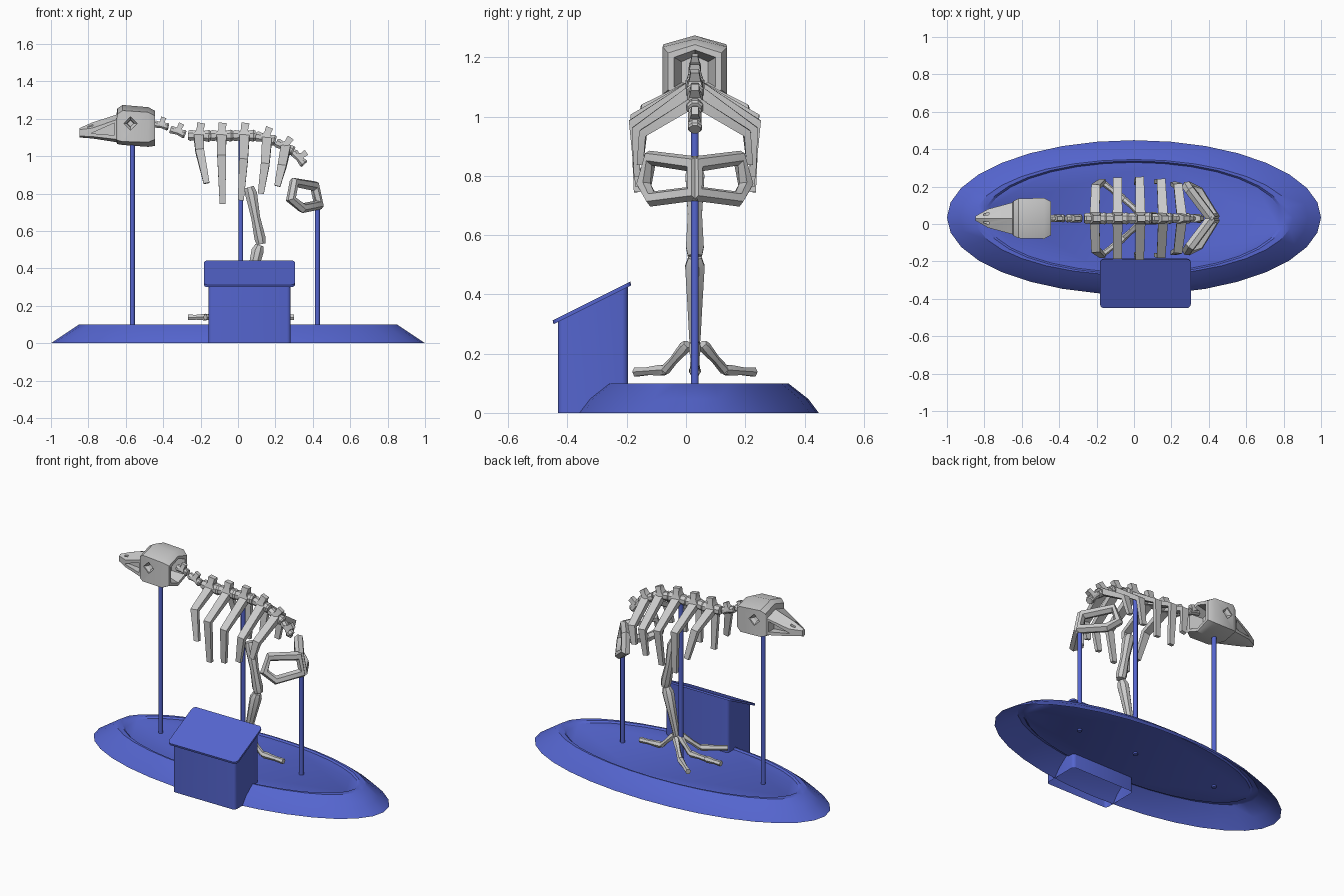
import bpy, bmesh
from math import sin, cos, pi, tau, radians
from mathutils import Vector, Matrix

if "Cube" in bpy.data.objects:
    bpy.data.objects.remove(bpy.data.objects["Cube"])

CY = 0.03  # centre line of the skeleton
blue = bpy.data.materials.new("blue_plastic")
blue.diffuse_color = (0.09, 0.13, 0.62, 1)
blue.use_nodes = True
blue.node_tree.nodes["Principled BSDF"].inputs["Base Color"].default_value = blue.diffuse_color


def finish(name, bm, mat=None, angle=35):
    bmesh.ops.recalc_face_normals(bm, faces=bm.faces)
    me = bpy.data.meshes.new(name)
    bm.to_mesh(me)
    bm.free()
    ob = bpy.data.objects.new(name, me)
    bpy.context.collection.objects.link(ob)
    if mat:
        me.materials.append(mat)
    bpy.ops.object.select_all(action='DESELECT')
    ob.select_set(True)
    bpy.context.view_layer.objects.active = ob
    bpy.ops.object.shade_smooth_by_angle(angle=radians(angle))
    return ob


def loft(bm, rings, caps=(True, True), closed=False):
    vs = [[bm.verts.new(p) for p in r] for r in rings]
    n = len(rings[0])
    pairs = list(zip(vs, vs[1:])) + ([(vs[-1], vs[0])] if closed else [])
    for a, b in pairs:
        for i in range(n):
            j = (i + 1) % n
            bm.faces.new((a[i], a[j], b[j], b[i]))
    if not closed:
        if caps[0]:
            bm.faces.new(vs[0][::-1])
        if caps[1]:
            bm.faces.new(vs[-1])


def beam(bm, pts, sizes, sides=4, ref=(1, 0, 0), closed=False):
    """Sweep a polygon along points; sizes are (half along ref, half across)."""
    pts = [Vector(p) for p in pts]
    rings, n, k = [], len(pts), 1 / cos(pi / sides)
    for i, p in enumerate(pts):
        a = pts[(i - 1) % n] if closed else pts[max(i - 1, 0)]
        b = pts[(i + 1) % n] if closed else pts[min(i + 1, n - 1)]
        t = (b - a).normalized()
        u = Vector(ref)
        u = (u - t * u.dot(t)).normalized()
        v = t.cross(u)
        su, sv = sizes[i]
        rings.append([p + k * (u * su * cos(q) + v * sv * sin(q))
                      for q in (tau * (j + .5) / sides for j in range(sides))])
    loft(bm, rings, closed=closed)


# --- oval base, open below, with a sunken floor
bm = bmesh.new()
loft(bm, [[(rx * cos(tau * i / 32), .035 + ry * sin(tau * i / 32), z) for i in range(32)]
          for rx, ry, z in ((1, .413, 0), (.93, .378, .047), (.85, .31, .1),
                            (.805, .302, .1), (.79, .294, .09))], (False, True))
finish("oval_base", bm, blue)

# --- support poles
for name, x, top in (("head_pole", -.565, 1.08), ("spine_pole", .015, 1.1), ("hip_pole", .425, .75)):
    bm = bmesh.new()
    beam(bm, [(x, CY, .08), (x, CY, top)], [(.013, .013)] * 2, 8)
    finish(name, bm, blue, 50)


# --- sign stand and its sloped panel
def rounded(x0, x1, y0, y1, r, zf):
    out = []
    for cx, cy, q in ((x1 - r, y1 - r, 0), (x0 + r, y1 - r, 1), (x0 + r, y0 + r, 2), (x1 - r, y0 + r, 3)):
        for k in range(4):
            a = pi / 2 * (q + k / 3)
            x, y = cx + r * cos(a), cy + r * sin(a)
            out.append((x, y, zf(y)))
    return out


slope = lambda y: .298 + (y + .45) * .5
bm = bmesh.new()
loft(bm, [rounded(-.158, .282, -.432, -.195, .02, lambda y: 0),
          rounded(-.158, .282, -.432, -.195, .02, slope)], (False, True))
finish("sign_stand", bm, blue)
bm = bmesh.new()
loft(bm, [rounded(-.182, .304, -.447, -.185, .022, slope),
          rounded(-.182, .304, -.45, -.188, .022, lambda y: slope(y) + .014)])
finish("sign_panel", bm, blue)


# --- skull: six-sided sections from beak tip to hollow back
def section(x, w, peak, shoulder, corner, low):
    return [(x, CY, peak), (x, CY + w, shoulder), (x, CY + w, corner),
            (x, CY, low), (x, CY - w, corner), (x, CY - w, shoulder)]


bm = bmesh.new()
loft(bm, [section(*s) for s in (
    (-.848, .012, 1.15, 1.142, 1.108, 1.1),
    (-.78, .05, 1.18, 1.15, 1.105, 1.095),
    (-.65, .085, 1.222, 1.195, 1.09, 1.075),
    (-.645, .093, 1.255, 1.225, 1.085, 1.065),
    (-.617, .106, 1.274, 1.244, 1.078, 1.06),
    (-.48, .109, 1.262, 1.235, 1.075, 1.05),
    (-.443, .09, 1.243, 1.215, 1.09, 1.055),
    (-.443, .07, 1.225, 1.2, 1.1, 1.075),
    (-.52, .045, 1.205, 1.185, 1.115, 1.1))])
skull = finish("skull", bm)

# eye sockets, cheek openings and nostrils cut from the skull
bm = bmesh.new()
for s in (1, -1):
    Y = lambda d: CY + s * d
    loft(bm, [[(-.575 + r * cos(q * pi / 2), Y(d), 1.175 + r * sin(q * pi / 2)) for q in range(4)]
              for r, d in ((.036, .13), (.036, .1), (.02, .085), (.017, .06))])
    tri = ((-.785, 1.122), (-.66, 1.178), (-.66, 1.112))
    loft(bm, [[(x, Y(d), z) for x, z in tri] for d in (.03, .15)])
    loft(bm, [[(x, Y(d), z) for x, d in ((-.805, .016), (-.775, .02), (-.775, .032), (-.805, .024))]
              for z in (1.142, 1.25)])
cutter = finish("skull_cutter", bm)
cutter.hide_render = True
mod = skull.modifiers.new("openings", 'BOOLEAN')
mod.operation = 'DIFFERENCE'
mod.solver = 'EXACT'
mod.object = cutter
bpy.context.view_layer.objects.active = skull
bpy.ops.object.modifier_apply(modifier=mod.name)
bpy.data.objects.remove(cutter)
# keep sharp facets after cutting
bpy.ops.object.select_all(action='DESELECT')
skull.select_set(True)
bpy.ops.object.shade_smooth_by_angle(angle=radians(30))

# --- vertebrae: waisted body with a spine on top (x, z, tilt, scale)
for i, (x, z, tilt, k) in enumerate((
        (-.41, 1.165, 12, .72), (-.322, 1.13, 20, .78), (-.206, 1.11, 2, 1.1), (-.088, 1.11, 0, 1.1),
        (.033, 1.11, 0, 1.1), (.148, 1.095, 14, 1), (.25, 1.05, 28, .95), (.325, .99, 48, .82))):
    bm = bmesh.new()
    beam(bm, [(-.055, 0, 0), (-.045, 0, 0), (0, 0, 0), (.045, 0, 0), (.055, 0, 0)],
         [(.022, .022), (.027, .027), (.02, .021), (.029, .029), (.024, .024)], 8, (0, 0, 1))
    beam(bm, [(0, 0, .005), (.002, 0, .03), (.006, 0, .062)], [(.03, .028), (.017, .02), (.02, .014)])
    m = Matrix.Translation((x, CY, z)) @ Matrix.Rotation(radians(tilt), 4, 'Y') @ Matrix.Scale(k, 4)
    bm.transform(m)
    finish(f"vertebra_{i + 1}", bm)

# --- rib pairs: top, bend and lower end as (x, offset, z)
for i, (a, b, c) in enumerate((
        ((-.21, .01, 1.105), (-.205, .17, 1.03), (-.168, .2, .855)),
        ((-.088, .01, 1.105), (-.088, .205, 1.0), (-.082, .195, .745)),
        ((.035, .01, 1.105), (.03, .21, .98), (.015, .19, .765)),
        ((.155, .01, 1.09), (.145, .2, .955), (.122, .195, .8)),
        ((.255, .01, 1.045), (.235, .175, .945), (.21, .185, .84)))):
    for s in (1, -1):
        bm = bmesh.new()
        beam(bm, [(p[0], CY + s * p[1], p[2]) for p in (a, b, c)],
             [(.026, .018), (.023, .014), (.016, .011)])
        finish(f"rib_{i + 1}_{'left' if s > 0 else 'right'}", bm)

# --- pelvis: a loop on each side
for s in (1, -1):
    bm = bmesh.new()
    loop = [(.432, .005, .74), (.41, .005, .84), (.3, .15, .86), (.283, .172, .77), (.345, .145, .722)]
    pts = [Vector((x, CY + s * d, z)) for x, d, z in loop]
    ref = (pts[1] - pts[0]).cross(pts[2] - pts[0])
    beam(bm, pts, [(.024, .026), (.024, .026), (.025, .023), (.025, .023), (.025, .023)], 6, ref, True)
    finish(f"pelvis_{'left' if s > 0 else 'right'}", bm)

# --- leg bones
for name, pts, w in (
        ("thigh", [(.06, .835), (.07, .8), (.095, .67), (.118, .56), (.124, .53)], (.024, .032, .024, .03, .024)),
        ("shin", [(.115, .525), (.105, .495), (.078, .38), (.048, .25), (.043, .225)], (.022, .033, .026, .019, .015))):
    bm = bmesh.new()
    beam(bm, [(x, CY, z) for x, z in pts], [(r, r) for r in w], 8)
    finish(name, bm)

# --- four toes, each of two or three bones
for i, pts in enumerate((
        ((.03, 0, .24), (-.05, 0, .145), (-.16, 0, .14), (-.268, 0, .138)),
        ((.035, .025, .232), (-.05, .1, .145), (-.175, .198, .138)),
        ((.035, -.025, .232), (-.05, -.1, .145), (-.175, -.198, .138)),
        ((.06, 0, .235), (.15, 0, .145), (.3, 0, .138)))):
    bm = bmesh.new()
    for a, b in zip(pts, pts[1:]):
        a, b = (Vector((x, CY + d, z)) for x, d, z in (a, b))
        beam(bm, [a, a.lerp(b, .12), a.lerp(b, .6), b],
             [(.014, .014), (.018, .018), (.013, .013), (.015, .015)], 6, (0, .01, 1))
    finish(f"toe_{i + 1}", bm)
